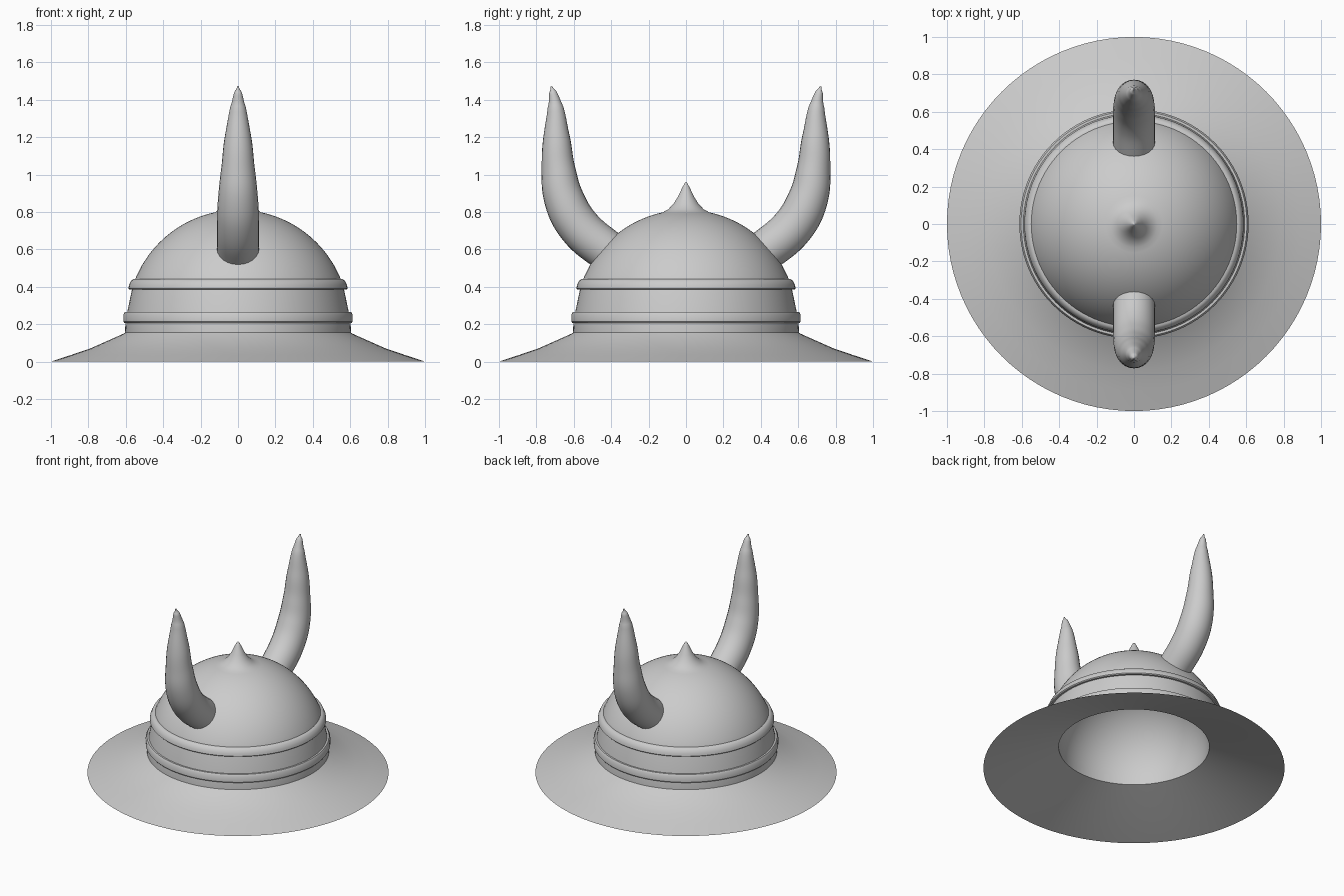
import bpy, bmesh, math

if "Cube" in bpy.data.objects:
    bpy.data.objects.remove(bpy.data.objects["Cube"])

def finish(ob):
    bpy.ops.object.select_all(action='DESELECT')
    ob.select_set(True)
    bpy.context.view_layer.objects.active = ob
    bpy.ops.object.shade_smooth_by_angle(angle=math.radians(35))

def lathe(name, profile, closed=False, steps=96):
    """Revolve an (r, z) profile around the z axis."""
    bm = bmesh.new()
    vs = [bm.verts.new((r, 0, z)) for r, z in profile]
    pairs = list(zip(vs, vs[1:])) + ([(vs[-1], vs[0])] if closed else [])
    es = [bm.edges.new(p) for p in pairs]
    bmesh.ops.spin(bm, geom=vs + es, cent=(0, 0, 0), axis=(0, 0, 1),
                   angle=math.tau, steps=steps, use_duplicate=False)
    bmesh.ops.remove_doubles(bm, verts=bm.verts, dist=1e-5)
    bmesh.ops.recalc_face_normals(bm, faces=bm.faces)
    me = bpy.data.meshes.new(name)
    bm.to_mesh(me)
    bm.free()
    ob = bpy.data.objects.new(name, me)
    bpy.context.collection.objects.link(ob)
    finish(ob)
    return ob

def arc(radius, centre, r0, r1, n):
    """Points on a sphere profile between two radii, rim to crown."""
    a0, a1 = math.acos(r0 / radius), math.acos(r1 / radius)
    return [(radius * math.cos(a0 + (a1 - a0) * i / n),
             centre + radius * math.sin(a0 + (a1 - a0) * i / n)) for i in range(n + 1)]

# Helmet shell: hollow inside, brim, wall, dome and crown spike
inner = [(0, 0.70)] + arc(0.5, 0.20, 0.4999, 0.02, 20)[::-1] + [(0.50, 0.16)]
brim = [(0.78, 0.066), (1.0, 0.0), (0.89, 0.036), (0.785, 0.072), (0.61, 0.15)]
wall = [(0.604, 0.155), (0.602, 0.21), (0.592, 0.265), (0.567, 0.385)]
spike = [(0.095, 0.814), (0.068, 0.842), (0.045, 0.878), (0.02, 0.93), (0.007, 0.954), (0, 0.96)]
lathe("helmet_shell", inner + brim + wall + arc(0.593, 0.218, 0.55, 0.125, 20) + spike)

# Raised bands
lathe("lower_band", [(0.56, 0.207), (0.608, 0.207), (0.613, 0.213), (0.613, 0.252),
                     (0.604, 0.266), (0.56, 0.266)], True)
lathe("upper_band", [(0.53, 0.385), (0.58, 0.385), (0.586, 0.391), (0.583, 0.408),
                     (0.572, 0.432), (0.557, 0.441), (0.53, 0.441)], True)

# Horns: tapered tubes along a curved path of (y, z, radius)
path = [(0.395, 0.57, 0.112), (0.57, 0.72, 0.113), (0.652, 0.87, 0.107), (0.682, 1.03, 0.09),
        (0.692, 1.2, 0.071), (0.698, 1.36, 0.042), (0.712, 1.44, 0.020), (0.72, 1.472, 0.004)]
for name, side in (("front_horn", -1), ("back_horn", 1)):
    cu = bpy.data.curves.new(name, 'CURVE')
    cu.dimensions = '3D'
    cu.bevel_depth = 1.0
    cu.bevel_resolution = 10
    cu.use_fill_caps = True
    sp = cu.splines.new('BEZIER')
    sp.resolution_u = 8
    sp.radius_interpolation = 'CARDINAL'
    sp.bezier_points.add(len(path) - 1)
    for p, (y, z, r) in zip(sp.bezier_points, path):
        p.co = (0, side * y, z)
        p.radius = r
        p.handle_left_type = p.handle_right_type = 'AUTO'
    ob = bpy.data.objects.new(name, cu)
    bpy.context.collection.objects.link(ob)
    bpy.ops.object.select_all(action='DESELECT')
    ob.select_set(True)
    bpy.context.view_layer.objects.active = ob
    bpy.ops.object.convert(target='MESH')
    finish(bpy.context.object)
